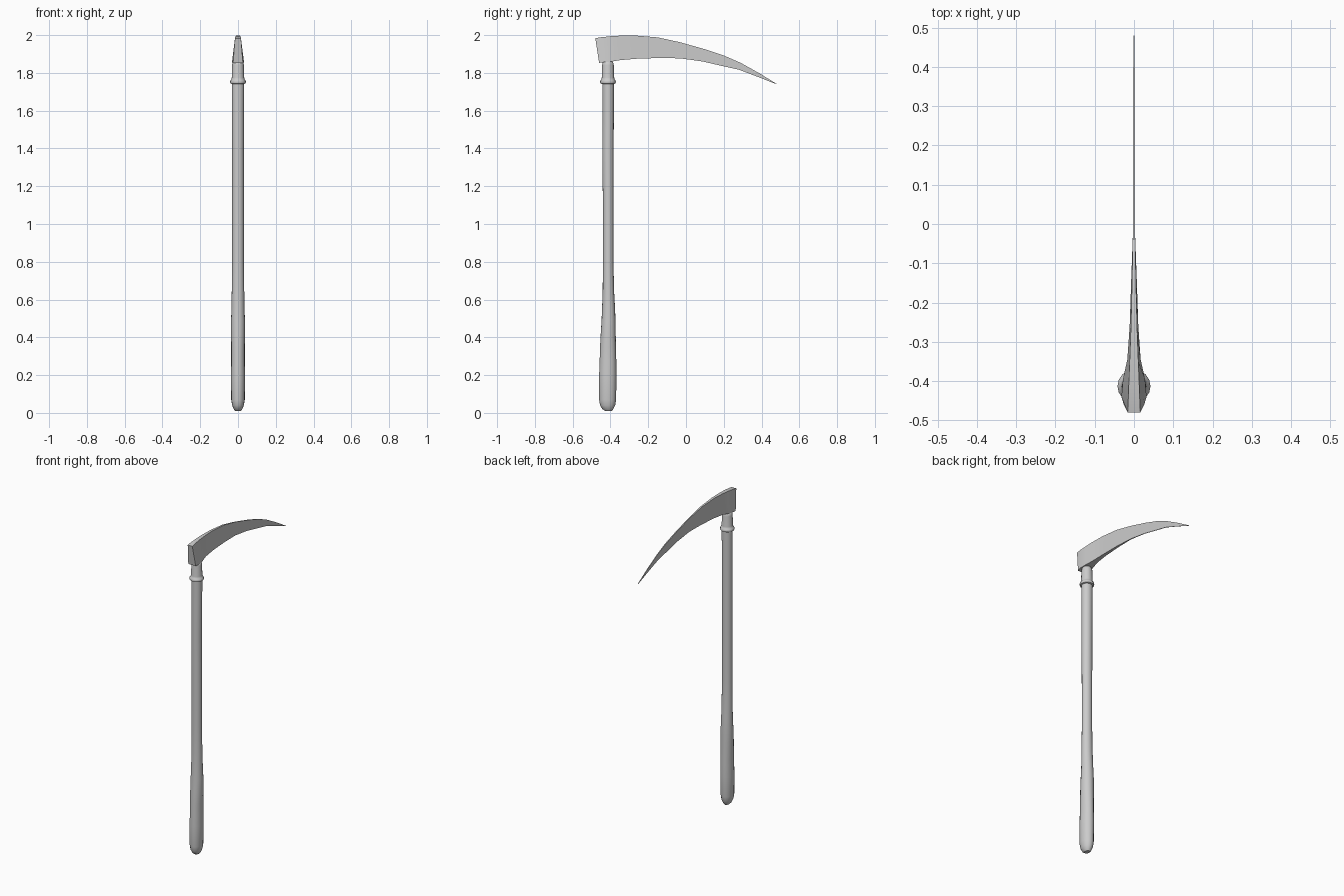
import bpy, bmesh
from math import sin, cos, pi


def loft(name, sections, angle=0.6):
    """Skin a list of closed point rings and cap both ends."""
    bm = bmesh.new()
    rings = [[bm.verts.new(p) for p in s] for s in sections]
    n = len(rings[0])
    for a, b in zip(rings, rings[1:]):
        for i in range(n):
            j = (i + 1) % n
            bm.faces.new((a[i], a[j], b[j], b[i]))
    bm.faces.new(rings[0])
    bm.faces.new(rings[-1])
    bmesh.ops.recalc_face_normals(bm, faces=bm.faces)
    mesh = bpy.data.meshes.new(name)
    bm.to_mesh(mesh)
    bm.free()
    obj = bpy.data.objects.new(name, mesh)
    bpy.context.collection.objects.link(obj)
    bpy.ops.object.select_all(action='DESELECT')
    obj.select_set(True)
    bpy.context.view_layer.objects.active = obj
    bpy.ops.object.shade_smooth_by_angle(angle=angle)
    return obj


def ring(z, rx, ry, cy=-0.413, n=16):
    return [(rx * cos(2 * pi * i / n), cy + ry * sin(2 * pi * i / n), z)
            for i in range(n)]


# Wooden handle with a swollen, slightly lumpy grip: z, rx, ry, centre y
handle = [
    (0.01, 0.014, 0.018, -0.410), (0.02, 0.023, 0.029, -0.414),
    (0.04, 0.031, 0.040, -0.415), (0.07, 0.036, 0.045, -0.415),
    (0.20, 0.038, 0.046, -0.414), (0.27, 0.036, 0.044, -0.413),
    (0.33, 0.036, 0.043, -0.413), (0.41, 0.037, 0.040, -0.412),
    (0.49, 0.037, 0.037, -0.410), (0.56, 0.034, 0.034, -0.410),
    (0.65, 0.033, 0.030, -0.411), (0.80, 0.031, 0.028, -0.412),
    (1.10, 0.031, 0.028, -0.412), (1.40, 0.031, 0.030, -0.413),
    (1.60, 0.032, 0.030, -0.412), (1.75, 0.033, 0.031, -0.412),
]
loft("handle", [ring(*s) for s in handle])

# Metal socket with a flared rim at its base
socket = [(1.742, 0.034), (1.745, 0.040), (1.752, 0.042), (1.760, 0.040),
          (1.765, 0.035), (1.775, 0.033), (1.84, 0.031), (1.852, 0.029),
          (1.862, 0.022)]
loft("socket", [ring(z, r, r) for z, r in socket])

# Curved blade: back y/z, edge y/z, half width at edge, half width at back
blade = [
    (-0.480, 1.983, -0.460, 1.853, 0.026, 0.016),
    (-0.455, 1.988, -0.440, 1.856, 0.032, 0.015),
    (-0.400, 1.994, -0.395, 1.860, 0.028, 0.013),
    (-0.350, 1.997, -0.345, 1.868, 0.017, 0.011),
    (-0.270, 1.998, -0.260, 1.875, 0.011, 0.008),
    (-0.150, 1.988, -0.140, 1.879, 0.007, 0.005),
    (-0.030, 1.962, -0.030, 1.877, 0.003, 0.003),
    (0.100, 1.925, 0.090, 1.860, 0.002, 0.003),
    (0.200, 1.892, 0.190, 1.837, 0.002, 0.003),
    (0.290, 1.853, 0.280, 1.817, 0.002, 0.002),
    (0.390, 1.797, 0.380, 1.779, 0.001, 0.002),
    (0.480, 1.742, 0.479, 1.740, 0.001, 0.001),
]
loft("blade", [[(-we, ye, ze), (we, ye, ze), (wb, yb, zb), (-wb, yb, zb)]
               for yb, zb, ye, ze, we, wb in blade], 0.4)
